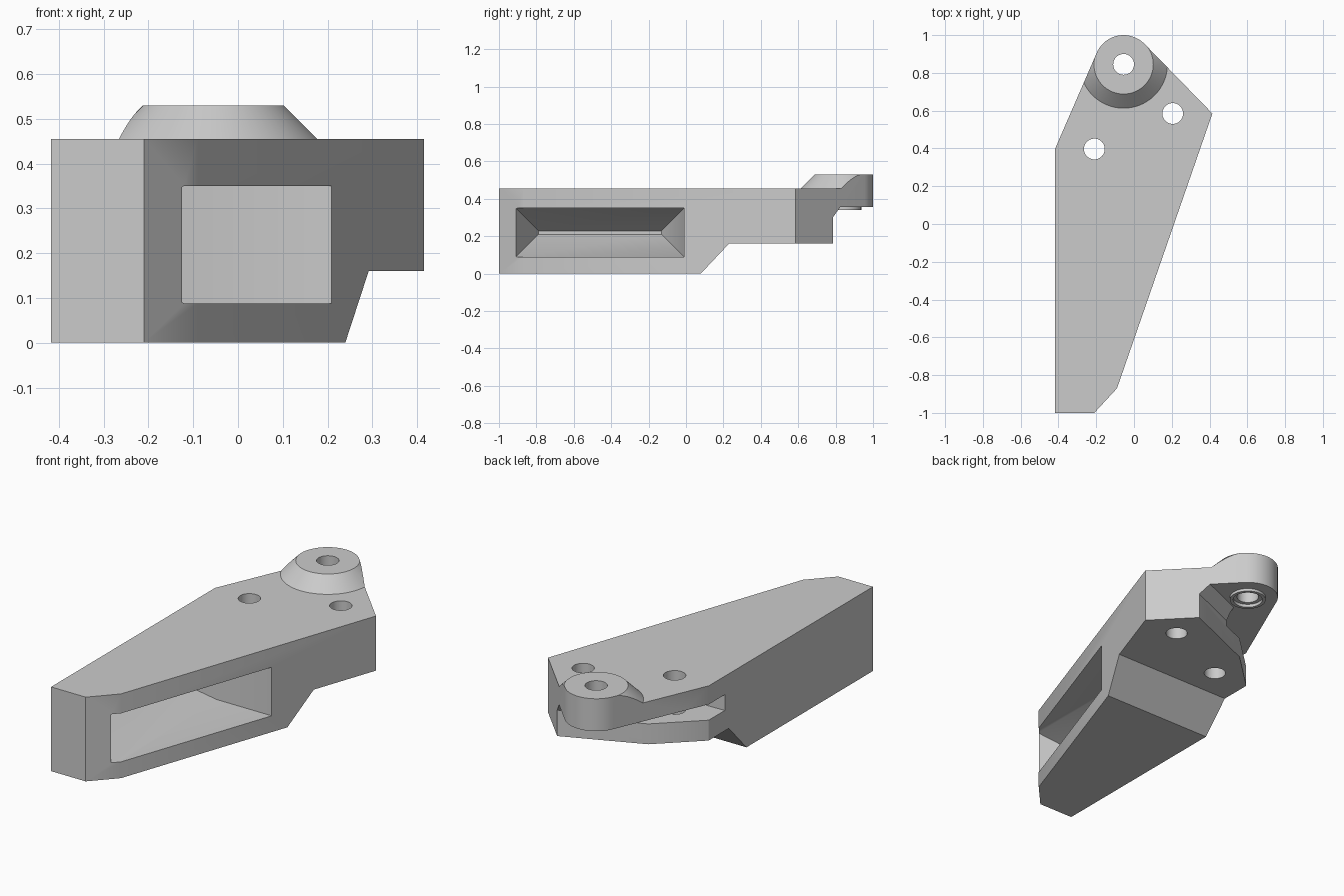
import bpy, bmesh, math
from mathutils import Vector

cube = bpy.data.objects.get("Cube")
if cube:
    bpy.data.objects.remove(cube, do_unlink=True)

grey = bpy.data.materials.new("light_grey")
grey.use_nodes = True
grey.diffuse_color = (0.6, 0.6, 0.6, 1)
grey.node_tree.nodes["Principled BSDF"].inputs["Base Color"].default_value = (0.6, 0.6, 0.6, 1)


def loft(name, rings):
    """Closed solid through matching rings of 3D points."""
    bm = bmesh.new()
    loops = [[bm.verts.new(p) for p in ring] for ring in rings]
    n = len(loops[0])
    for a, b in zip(loops, loops[1:]):
        for i in range(n):
            j = (i + 1) % n
            bm.faces.new((a[i], a[j], b[j], b[i]))
    bm.faces.new(loops[0])
    bm.faces.new(loops[-1])
    bmesh.ops.recalc_face_normals(bm, faces=bm.faces)
    mesh = bpy.data.meshes.new(name)
    bm.to_mesh(mesh)
    bm.free()
    ob = bpy.data.objects.new(name, mesh)
    bpy.context.collection.objects.link(ob)
    mesh.materials.append(grey)
    return ob


def prism(name, pts, z0, z1):
    return loft(name, [[(x, y, z) for x, y in pts] for z in (z0, z1)])


def circle(c, r, n=64):
    return [(c[0] + r * math.cos(2 * math.pi * i / n),
             c[1] + r * math.sin(2 * math.pi * i / n)) for i in range(n)]


def combine(target, tool, operation="DIFFERENCE"):
    mod = target.modifiers.new("combine", "BOOLEAN")
    mod.operation, mod.solver, mod.object = operation, "EXACT", tool
    bpy.context.view_layer.objects.active = target
    bpy.ops.object.modifier_apply(modifier=mod.name)
    bpy.data.objects.remove(tool, do_unlink=True)


def hull(points):
    """Convex outline, counter-clockwise."""
    def half(seq):
        out = []
        for p in seq:
            while len(out) > 1 and (Vector(out[-1]) - Vector(out[-2])).cross(
                    Vector(p) - Vector(out[-1])) <= 1e-7:
                out.pop()
            out.append(p)
        return out[:-1]
    pts = sorted(points)
    return half(pts) + half(pts[::-1])


pivot = (-0.055, 0.845)

# Main body: tapered outline wrapped around the rounded pivot end
corners = [(-0.417, -1), (-0.21, -1), (-0.09, -0.87), (0.415, 0.585), (-0.417, 0.4)]
body = prism("bracket_body", hull(corners + circle(pivot, 0.155)), 0, 0.53)

# Conical boss: lower the top surface everywhere outside the cone
slab = prism("top_cutter", [(-1, -2), (1, -2), (1, 2), (-1, 2)], 0.455, 0.7)
cone = loft("boss_cone", [[(x, y, z) for x, y in circle(pivot, 0.687 - z)]
                          for z in (0.4, 0.6)])
cone_cap = prism("cone_cap", circle(pivot, 0.15), 0.55, 0.8)
combine(slab, cone)
combine(slab, cone_cap)
combine(body, slab)

# Raised underside behind a sloping step
step = [(0.07, -0.01), (0.23, 0.16), (1.2, 0.16), (1.2, -0.01)]
combine(body, loft("step_cutter", [[(x, y, z) for y, z in step] for x in (-1, 1)]))

# Clearance under the pivot arm, chamfered into the arm
clear = [(-0.525, 0.3), (-0.2, 0.607), (0.43, 0.874), (0.43, 1.2), (-0.525, 1.2)]
shift = [(-0.02, 0.048)] * 3 + [(0, 0)] * 2
chamfer = [(x + a, y + b) for (x, y), (a, b) in zip(clear, shift)]
combine(body, loft("clearance_cutter", [
    [(x, y, -0.1) for x, y in clear],
    [(x, y, 0.3) for x, y in clear],
    [(x, y, 0.355) for x, y in chamfer]]))

# Side slot between the arm and the lower plate
slot = [(-0.6, 0.26), (-0.2, 0.27), (-0.09, 0.4), (-0.06, 0.7), (-0.12, 0.9), (-0.6, 0.9)]
combine(body, prism("slot_cutter", slot, 0.27, 0.355))

# Tapered side window
def window(x, inset):
    y0, y1, z0, z1 = -0.91 + inset, -0.01 - inset, 0.088 + inset, 0.35 - inset
    return [(x, y0, z0), (x, y1, z0), (x, y1, z1), (x, y0, z1)]

combine(body, loft("window_cutter", [window(0.6, 0), window(-0.12, 0), window(-0.37, 0.122)]))

# Raised collar under the pivot
combine(body, prism("pivot_collar", circle(pivot, 0.092), 0.34, 0.4), "UNION")
combine(body, prism("collar_recess", circle(pivot, 0.075), 0.3, 0.357))

# Pivot hole and two bolt holes
for centre in (pivot, (0.205, 0.585), (-0.21, 0.397)):
    combine(body, prism("hole_cutter", circle(centre, 0.055, 48), -0.2, 0.8))

bpy.ops.object.select_all(action="DESELECT")
body.select_set(True)
bpy.context.view_layer.objects.active = body
bpy.ops.object.shade_smooth_by_angle(angle=math.radians(30))
